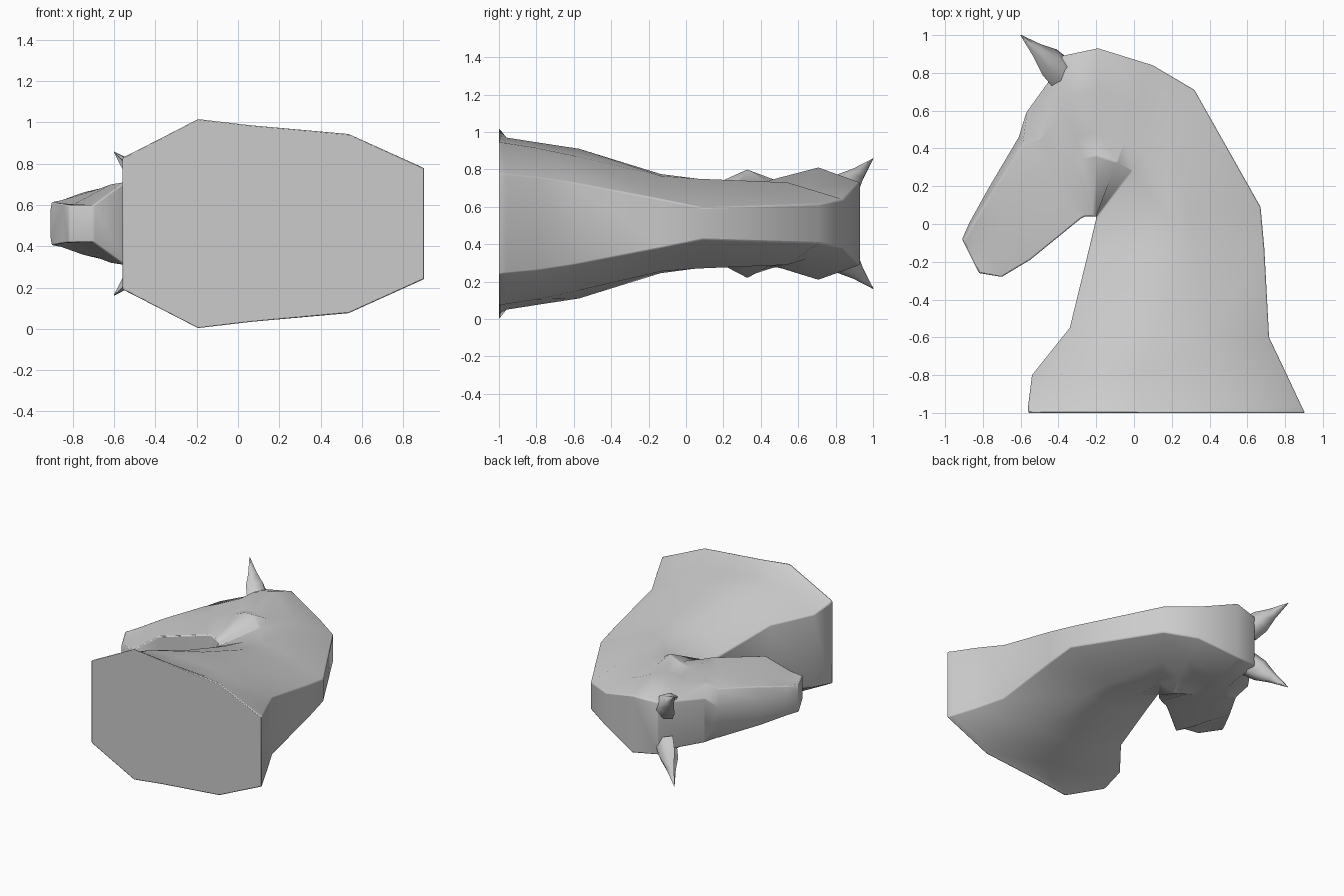
import bpy
import bmesh
from mathutils import Vector

default_cube = bpy.data.objects.get("Cube")
if default_cube:
    bpy.data.objects.remove(default_cube, do_unlink=True)

MIDDLE = 0.51  # height of the mirror plane, as the bust lies on its side

stone = bpy.data.materials.new("light grey stone")
stone.use_nodes = True
stone.diffuse_color = (0.6, 0.6, 0.6, 1)
stone.node_tree.nodes["Principled BSDF"].inputs["Base Color"].default_value = (0.6, 0.6, 0.6, 1)


def finish(bm, name, angle):
    """Turn a bmesh into a smooth, coloured object."""
    bmesh.ops.remove_doubles(bm, verts=bm.verts, dist=0.0005)
    bmesh.ops.recalc_face_normals(bm, faces=bm.faces)
    mesh = bpy.data.meshes.new(name)
    bm.to_mesh(mesh)
    bm.free()
    mesh.materials.append(stone)
    obj = bpy.data.objects.new(name, mesh)
    bpy.context.collection.objects.link(obj)
    bpy.ops.object.select_all(action="DESELECT")
    obj.select_set(True)
    bpy.context.view_layer.objects.active = obj
    bpy.ops.object.shade_smooth_by_angle(angle=angle)
    return obj


def loft(bm, rings):
    """Skin a list of closed point loops of equal length and cap both ends."""
    loops = [[bm.verts.new(p) for p in ring] for ring in rings]
    for a, b in zip(loops, loops[1:]):
        for i in range(len(a)):
            j = (i + 1) % len(a)
            bm.faces.new((a[i], a[j], b[j], b[i]))
    bm.faces.new(loops[0])
    bm.faces.new(loops[-1])


def section(throat, crest, widths, stations):
    """Mirrored outline between a throat point and a crest point."""
    line = [Vector(throat).lerp(Vector(crest), t) for t in stations]
    upper = [(p.x, p.y, MIDDLE + w) for p, w in zip(line, widths)]
    lower = [(p.x, p.y, MIDDLE - w) for p, w in zip(line, widths)]
    return upper + lower[::-1]


# Neck from the base up: throat point, crest point, half widths, and
# the position of the side ridge between throat and crest
NECK = [
    ((-.56, -1), (.905, -1), (.32, .51, .48, .435, .27), .75),
    ((-.56, -.96), (.885, -.96), (.31, .46, .46, .43, .265), .75),
    ((-.54, -.8), (.81, -.8), (.28, .42, .435, .405, .25), .73),
    ((-.34, -.55), (.715, -.6), (.24, .36, .4, .36, .22), .7),
    ((-.24, -.14), (.69, -.13), (.16, .25, .265, .255, .13), .61),
    ((-.2, .03), (.67, .09), (.13, .22, .24, .24, .085), .56),
]

# Head fanned round the throat; the inner stations follow the cheek,
# the hollow above it and the brow
HEAD_STATIONS = (0, .36, .5, .75, 1)
HEAD = [
    ((-.2, .04), (.32, .71), (.13, .23, .22, .22, .105)),
    ((-.2, .04), (.1, .84), (.14, .29, .23, .19, .13)),
    ((-.2, .04), (-.19, .93), (.16, .27, .23, .3, .22)),
    ((-.22, .04), (-.38, .89), (.18, .24, .225, .27, .2)),
    ((-.24, .04), (-.44, .77), (.19, .23, .22, .24, .18)),
    ((-.26, .04), (-.57, .59), (.2, .22, .215, .22, .17)),
]

# Muzzle with a wide flat jaw and a narrow nose bridge
MUZZLE_STATIONS = (0, .3, .6, .93, 1)
MUZZLE = [
    ((-.28, .03), (-.61, .46), (.2, .21, .21, .19, .06)),
    ((-.55, -.19), (-.77, .19), (.2, .19, .165, .15, .06)),
    ((-.7, -.28), (-.87, .01), (.09, .09, .09, .115, .065)),
    ((-.82, -.26), (-.91, -.08), (.09, .095, .1, .105, .07)),
]

# Neck, head and muzzle in one skin, with softened hard edges
rings = [section(t, c, w, (0, .25, .42, ridge, 1)) for t, c, w, ridge in NECK]
rings += [section(*s, HEAD_STATIONS) for s in HEAD]
rings += [section(*s, MUZZLE_STATIONS) for s in MUZZLE]
bm = bmesh.new()
loft(bm, rings)
body = finish(bm, "neck_and_head", 1.1)
bevel = body.modifiers.new("soft edges", "BEVEL")
bevel.width = 0.007
bevel.segments = 2
bevel.limit_method = "ANGLE"
bevel.angle_limit = 0.7


# Pointed ears, flared at the root and cupped towards the face
def ear(name, side):
    root = Vector((-.39, .8, .14))
    tip = Vector((-.6, 1, .347))
    axis = (tip - root).normalized()
    face = Vector((-1, -.3, 0))
    face = (face - axis * face.dot(axis)).normalized()
    across = axis.cross(face)
    outline = ((.2, 0), (.7, .8), (0, 1), (-.8, .6), (-.8, -.6), (0, -1), (.7, -.8))
    rings = []
    for along, radius in ((0, .09), (.3, .08), (.6, .04), (1, .002)):
        centre = root.lerp(tip, along)
        ring = []
        for f, a in outline:
            p = centre + (face * f + across * a) * radius
            ring.append((p.x, p.y, MIDDLE + side * p.z))
        rings.append(ring)
    bm = bmesh.new()
    loft(bm, rings)
    return finish(bm, name, 1.2)


ear("left_ear", 1)
ear("right_ear", -1)
